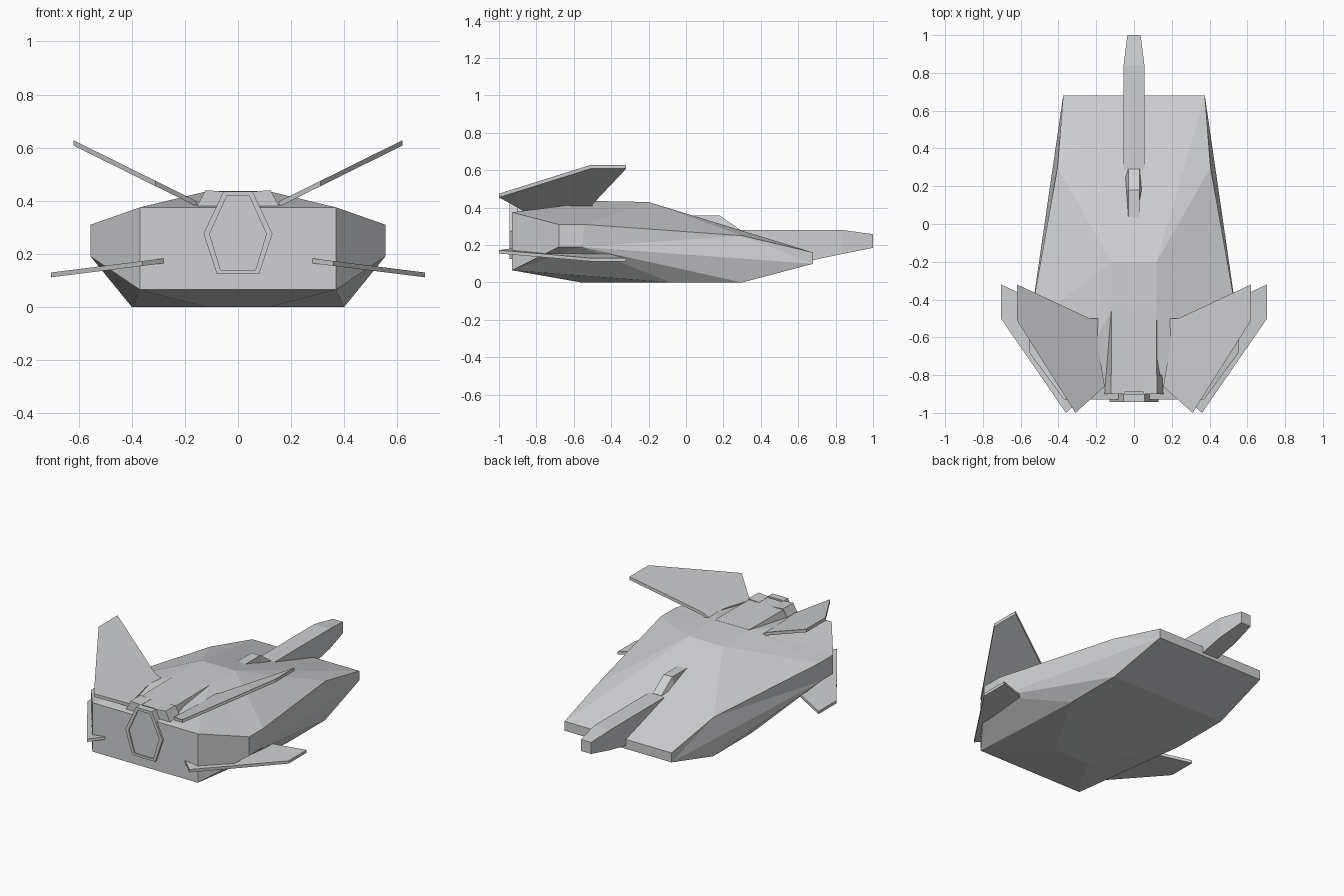
import bpy, bmesh

cube = bpy.data.objects.get("Cube")
if cube:
    bpy.data.objects.remove(cube, do_unlink=True)

paint = bpy.data.materials.new("light_grey")
paint.use_nodes = True
GREY = (0.62, 0.63, 0.64, 1)
paint.diffuse_color = GREY
paint.node_tree.nodes["Principled BSDF"].inputs["Base Color"].default_value = GREY


def make(name, verts, faces, mirror=False):
    """Flat-shaded object from points and faces, optionally mirrored in x."""
    bm = bmesh.new()
    vs = [bm.verts.new(v) for v in verts]
    for f in faces:
        bm.faces.new([vs[i] for i in f])
    bmesh.ops.recalc_face_normals(bm, faces=bm.faces)
    mesh = bpy.data.meshes.new(name)
    bm.to_mesh(mesh)
    bm.free()
    mesh.materials.append(paint)
    ob = bpy.data.objects.new(name, mesh)
    bpy.context.collection.objects.link(ob)
    if mirror:
        ob.modifiers.new("Mirror", "MIRROR").use_mirror_merge = False


def loft(name, rings, mirror=False):
    """Closed solid through rings of equal point count."""
    n = len(rings[0])
    faces = [list(range(n)), [(len(rings) - 1) * n + i for i in range(n)]]
    for r in range(len(rings) - 1):
        for i in range(n):
            j = (i + 1) % n
            faces.append([r * n + i, r * n + j, (r + 1) * n + j, (r + 1) * n + i])
    make(name, [p for ring in rings for p in ring], faces, mirror)


def section(y, low, high, z0, z1):
    """Symmetric trapezoid across x at depth y."""
    return [(-low, y, z0), (low, y, z0), (high, y, z1), (-high, y, z1)]


def wing(name, outline, x0, z0, slope, thick):
    """Flat canted plate given by its plan outline."""
    rings = [[(x, y, z0 + (x - x0) * slope + dz) for x, y in outline]
             for dz in (-thick / 2, thick / 2)]
    loft(name, rings, mirror=True)


# Faceted hull: named corner points of one half
half = dict(
    rear_top=(.37, -.93, .375), rear_low=(.37, -.93, .065),
    side_top=(.555, -.68, .31), side_low=(.555, -.68, .19),
    mid_top=(.555, -.54, .31), mid_low=(.555, -.56, .19),
    cheek=(.405, .3, .25), bow_top=(.375, .68, .16), bow_low=(.375, .68, .1),
    keel_bow=(.4, .3, 0), keel_mid=(.4, -.08, 0), keel_rear=(.12, -.56, 0),
    ridge=(.12, -.2, .43), ridge_rear=(.12, -.46, .435))
names = list(half)
n = len(names)
points = list(half.values()) + [(-x, y, z) for x, y, z in half.values()]
faces = []


def near(*corners):
    """Corner numbers on the +x half."""
    return [names.index(c) for c in corners]


def far(ids):
    """Matching corners on the -x half, in reverse order."""
    return [i + n for i in reversed(ids)]


# Hull panels found on both sides
for panel in (
        near("rear_top", "rear_low", "side_low", "side_top"),
        near("side_top", "side_low", "mid_low", "mid_top"),
        near("mid_top", "mid_low", "cheek"),
        near("mid_low", "bow_low", "cheek"),
        near("cheek", "bow_low", "bow_top"),
        near("mid_low", "keel_bow", "bow_low"),
        near("mid_low", "keel_mid", "keel_bow"),
        near("rear_low", "keel_mid", "mid_low"),
        near("rear_low", "mid_low", "side_low"),
        near("rear_low", "keel_rear", "keel_mid"),
        near("rear_top", "side_top", "ridge_rear"),
        near("side_top", "mid_top", "ridge_rear"),
        near("mid_top", "ridge", "ridge_rear"),
        near("mid_top", "cheek", "ridge"),
        near("cheek", "bow_top", "ridge")):
    faces += [panel, far(panel)]

# Hull panels spanning the centre line
for edge in (
        near("rear_top", "rear_low"), near("rear_low", "keel_rear"),
        near("keel_rear", "keel_mid", "keel_bow"),
        near("keel_bow", "bow_low"), near("bow_low", "bow_top"),
        near("bow_top", "ridge"), near("ridge", "ridge_rear"),
        near("ridge_rear", "rear_top")):
    faces.append(edge + far(edge))
make("hull", points, faces)

# Raised spine over the rear deck, with a mount on each side
loft("rear_spine", [section(-.46, .125, .12, .36, .436),
                    section(-.89, .158, .12, .375, .432)])
loft("spine_mount", [[(x, y, z) for x, z in
                      ((.05, .38), (.155, .38), (.122, .44), (.05, .434))]
                     for y in (-.9, -.8)], mirror=True)


# Hexagonal exhaust: rim and slightly recessed panel
def hexagon(y, wide, top, low, z_top, z_low):
    return [(wide, y, .275), (top, y, z_top), (-top, y, z_top),
            (-wide, y, .275), (-low, y, z_low), (low, y, z_low)]


outer = (.13, .055, .08, .435, .125)
inner = (.107, .042, .066, .418, .14)
loft("exhaust_panel", [hexagon(-.9, *inner), hexagon(-.936, *inner)])
rim = [hexagon(-.9, *outer), hexagon(-.943, *outer),
       hexagon(-.943, *inner), hexagon(-.9, *inner)]
rim_faces = [[a * 6 + i, a * 6 + (i + 1) % 6, b * 6 + (i + 1) % 6, b * 6 + i]
             for a, b in ((0, 1), (1, 2), (2, 3), (3, 0)) for i in range(6)]
make("exhaust_rim", [p for ring in rim for p in ring], rim_faces)

# Swept wings
wing("upper_wing", [(.19, -.5), (.19, -.65), (.155, -.86), (.31, -1),
                    (.62, -.51), (.62, -.32), (.235, -.5)], .155, .388, .495, .02)
wing("lower_wing", [(.27, -.52), (.27, -.92), (.36, -1),
                    (.705, -.5), (.705, -.32)], .27, .175, -.125, .018)

# Long nose boom and the fairing behind it
loft("nose_boom", [section(.15, .055, .055, .12, .28),
                   section(.68, .055, .055, .12, .28),
                   section(.84, .055, .055, .153, .28),
                   section(1, .035, .035, .185, .258)])
loft("boom_fairing", [section(-.02, .03, .03, .25, .358),
                      section(.18, .055, .03, .25, .358),
                      section(.29, .055, .03, .25, .281)])
